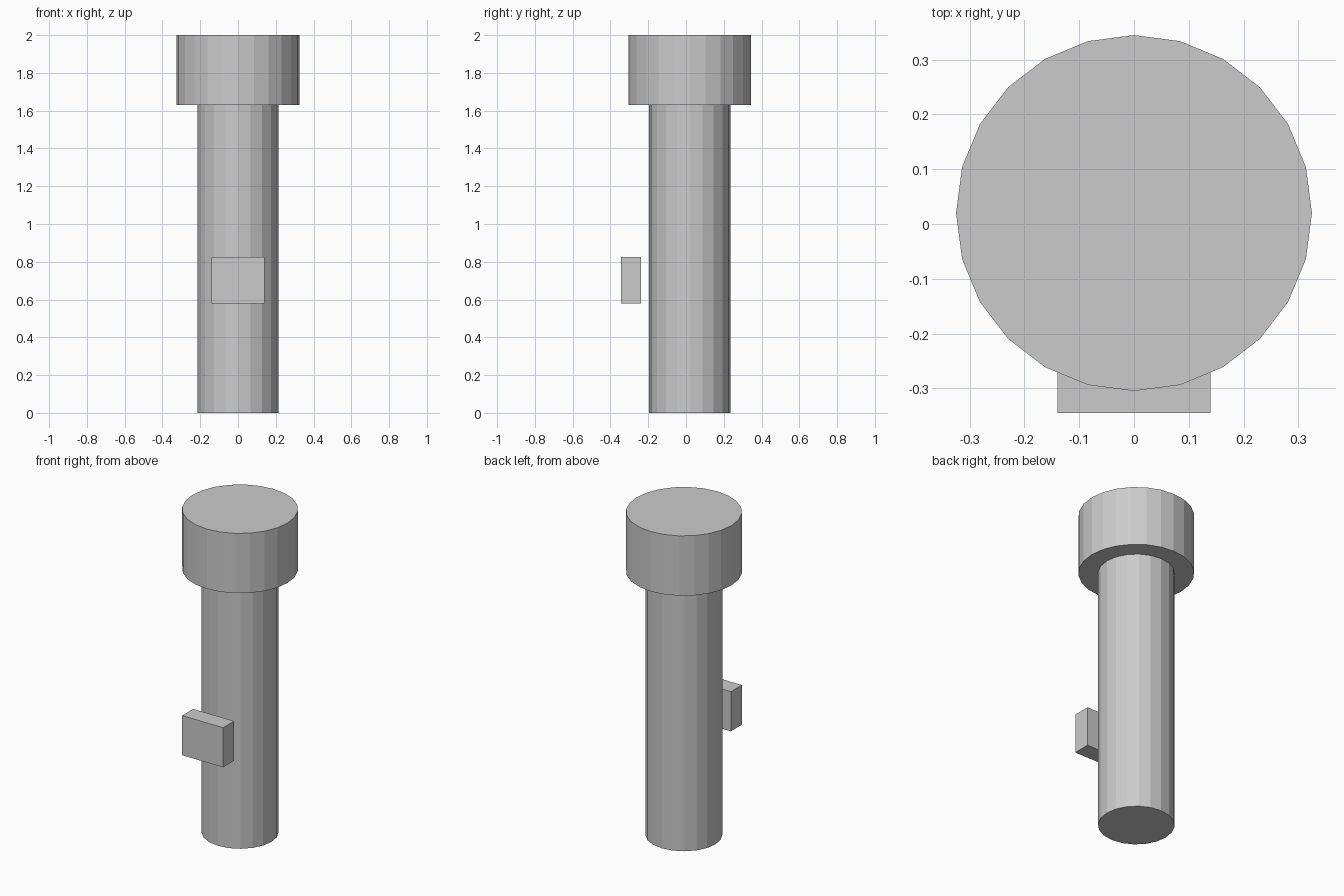
import bpy

cube = bpy.data.objects.get("Cube")
if cube:
    bpy.data.objects.remove(cube, do_unlink=True)

grey = bpy.data.materials.new("light_grey")
grey.use_nodes = True
COLOR = (0.6, 0.6, 0.6, 1)
grey.diffuse_color = COLOR
grey.node_tree.nodes["Principled BSDF"].inputs["Base Color"].default_value = COLOR

AXIS_Y = 0.02  # shared centre line of shaft and head


def finish(name):
    obj = bpy.context.object
    obj.name = name
    obj.data.materials.append(grey)
    return obj


def cylinder(name, sides, radius, z0, z1):
    bpy.ops.mesh.primitive_cylinder_add(
        vertices=sides, radius=radius, depth=z1 - z0,
        location=(0, AXIS_Y, (z0 + z1) / 2))
    return finish(name)


def box(name, lo, hi):
    centre = [(a + b) / 2 for a, b in zip(lo, hi)]
    bpy.ops.mesh.primitive_cube_add(size=1, location=centre)
    obj = finish(name)
    obj.scale = [b - a for a, b in zip(lo, hi)]
    bpy.ops.object.transform_apply(location=False, rotation=False, scale=True)
    return obj


# Long shaft and wide head
cylinder("shaft", 20, 0.215, 0, 1.63)
cylinder("head", 24, 0.325, 1.63, 2)

# Small block standing clear of the shaft's front
box("front_block", (-0.14, -0.345, 0.58), (0.14, -0.238, 0.825))
